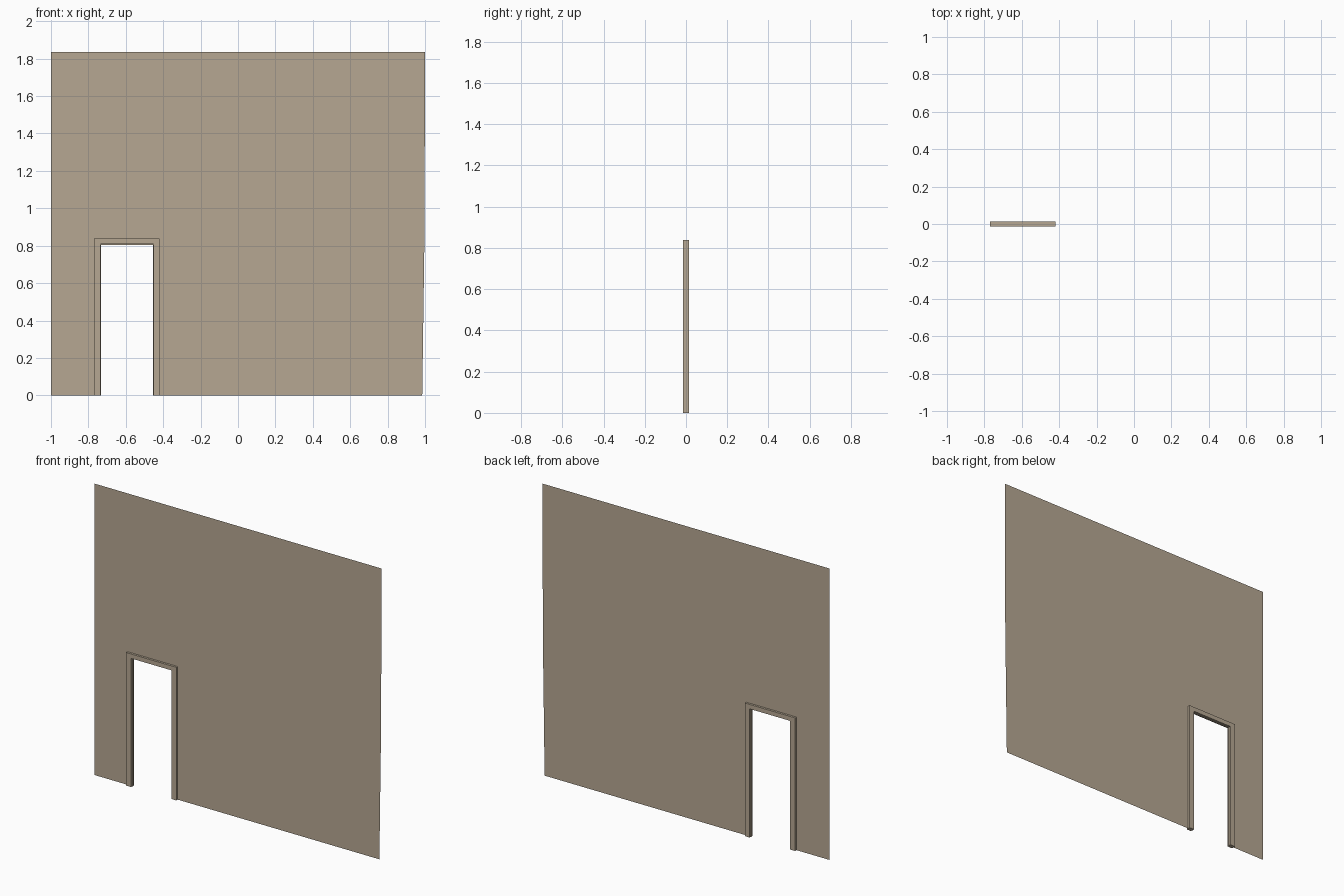
import bpy, bmesh

if "Cube" in bpy.data.objects:
    bpy.data.objects.remove(bpy.data.objects["Cube"])

mat = bpy.data.materials.new("tan_plaster")
mat.diffuse_color = (0.47, 0.39, 0.29, 1)
mat.use_nodes = True
mat.node_tree.nodes["Principled BSDF"].inputs["Base Color"].default_value = mat.diffuse_color


def make_panel(name, outline, y0, depth=0.0):
    """Flat panel from an x-z outline, optionally extruded along +y."""
    bm = bmesh.new()
    face = bm.faces.new([bm.verts.new((x, y0, z)) for x, z in outline])
    if depth:
        ext = bmesh.ops.extrude_face_region(bm, geom=[face], use_keep_orig=True)
        verts = [g for g in ext["geom"] if isinstance(g, bmesh.types.BMVert)]
        bmesh.ops.translate(bm, verts=verts, vec=(0, depth, 0))
        bmesh.ops.recalc_face_normals(bm, faces=bm.faces)
    mesh = bpy.data.meshes.new(name)
    bm.to_mesh(mesh)
    bm.free()
    obj = bpy.data.objects.new(name, mesh)
    bpy.context.collection.objects.link(obj)
    mesh.materials.append(mat)
    return obj


def arch(x0, x1, top):
    """Doorway path: up the left side, across, down the right side."""
    return [(x0, 0), (x0, top), (x1, top), (x1, 0)]


# Thin wall sheet with a doorway; its right edge leans slightly
make_panel("wall", [(-1, 0)] + arch(-0.733, -0.455, 0.804)
           + [(0.985, 0), (0.997, 0.85), (1.0, 1.835), (-1, 1.835)], 0)

# Door frame standing proud of both wall faces
make_panel("door_frame", arch(-0.77, -0.42, 0.838)
           + arch(-0.735, -0.453, 0.81)[::-1], -0.0135, 0.027)
